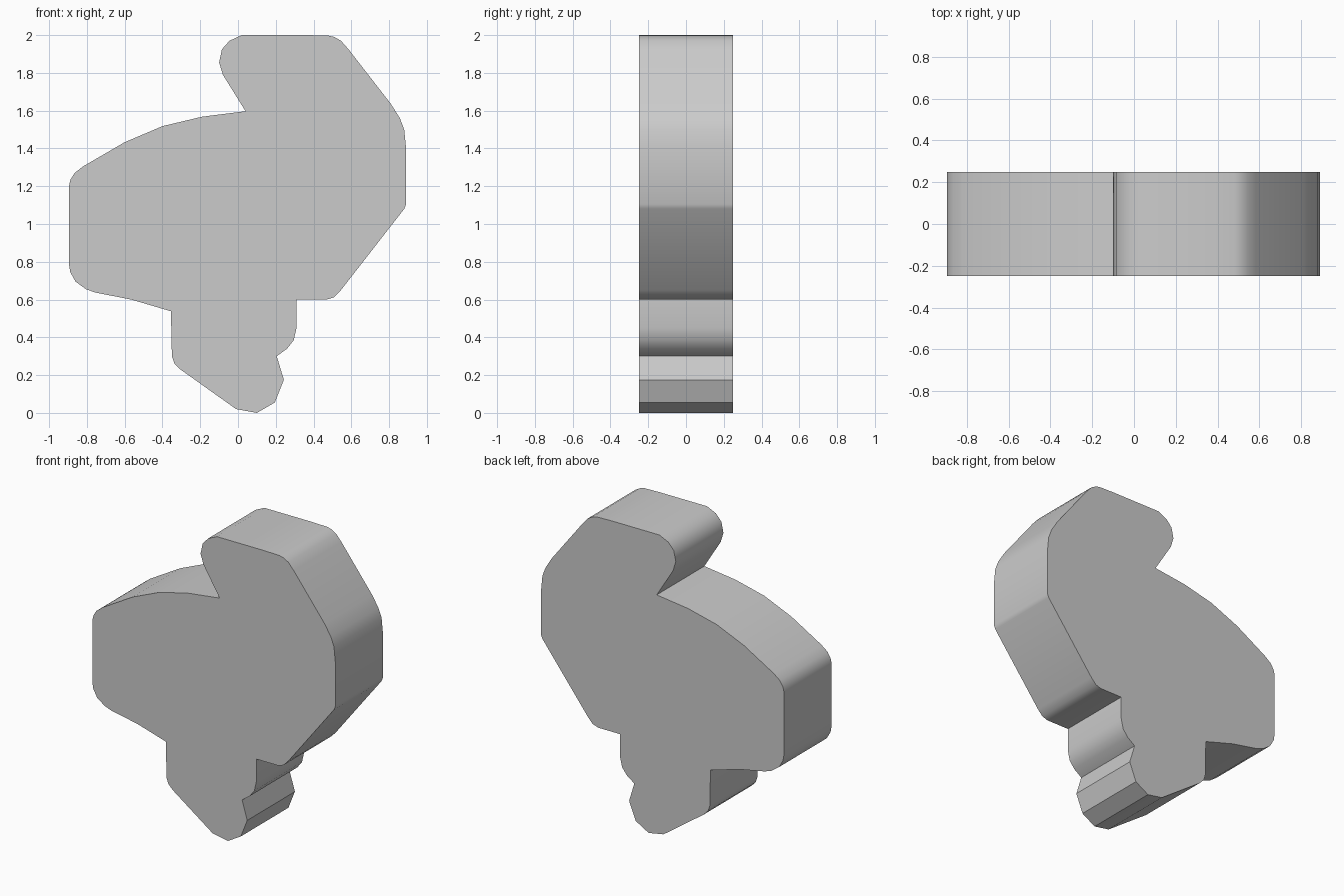
import bpy
import bmesh
import math

if "Cube" in bpy.data.objects:
    bpy.data.objects.remove(bpy.data.objects["Cube"])

DEPTH = 0.5

# Outline in (x, z), counter-clockwise seen from the front
base = [(-0.355, 0.538), (-0.35, 0.30), (-0.337, 0.262), (-0.305, 0.23),
        (-0.01, 0.02), (0.10, 0.0), (0.195, 0.055), (0.243, 0.175),
        (0.205, 0.30), (0.26, 0.34), (0.295, 0.385), (0.31, 0.45), (0.31, 0.60)]
right_side = [(0.47, 0.60), (0.51, 0.613), (0.545, 0.65), (0.88, 1.08),
              (0.89, 1.105), (0.89, 1.40), (0.88, 1.50), (0.857, 1.56),
              (0.81, 1.635), (0.585, 1.925), (0.545, 1.97), (0.51, 1.99), (0.48, 1.997)]
top_knob = [(0.37, 2.0), (0.02, 2.0), (-0.045, 1.97), (-0.085, 1.925),
            (-0.10, 1.855), (-0.08, 1.79), (0.04, 1.597)]
left_side = [(-0.19, 1.568), (-0.40, 1.518), (-0.60, 1.433), (-0.82, 1.305),
             (-0.865, 1.27), (-0.887, 1.235), (-0.895, 1.20), (-0.895, 0.787),
             (-0.888, 0.745), (-0.86, 0.695), (-0.805, 0.655), (-0.755, 0.637),
             (-0.565, 0.60)]


def extrude_profile(name, points, depth):
    """Extrude a flat outline along y, centred on y = 0."""
    bm = bmesh.new()
    verts = [bm.verts.new((x, -depth / 2, z)) for x, z in points]
    face = bm.faces.new(verts)
    moved = bmesh.ops.extrude_face_region(bm, geom=[face])["geom"]
    bmesh.ops.translate(bm, vec=(0, depth, 0),
                        verts=[v for v in moved if isinstance(v, bmesh.types.BMVert)])
    bmesh.ops.recalc_face_normals(bm, faces=bm.faces[:])
    mesh = bpy.data.meshes.new(name)
    bm.to_mesh(mesh)
    bm.free()
    obj = bpy.data.objects.new(name, mesh)
    bpy.context.collection.objects.link(obj)
    return obj


# Thick plate with rounded outline, smooth rim and flat faces
plate = extrude_profile("silhouette_plate", base + right_side + top_knob + left_side, DEPTH)
bpy.context.view_layer.objects.active = plate
plate.select_set(True)
bpy.ops.object.shade_smooth_by_angle(angle=math.radians(35))
